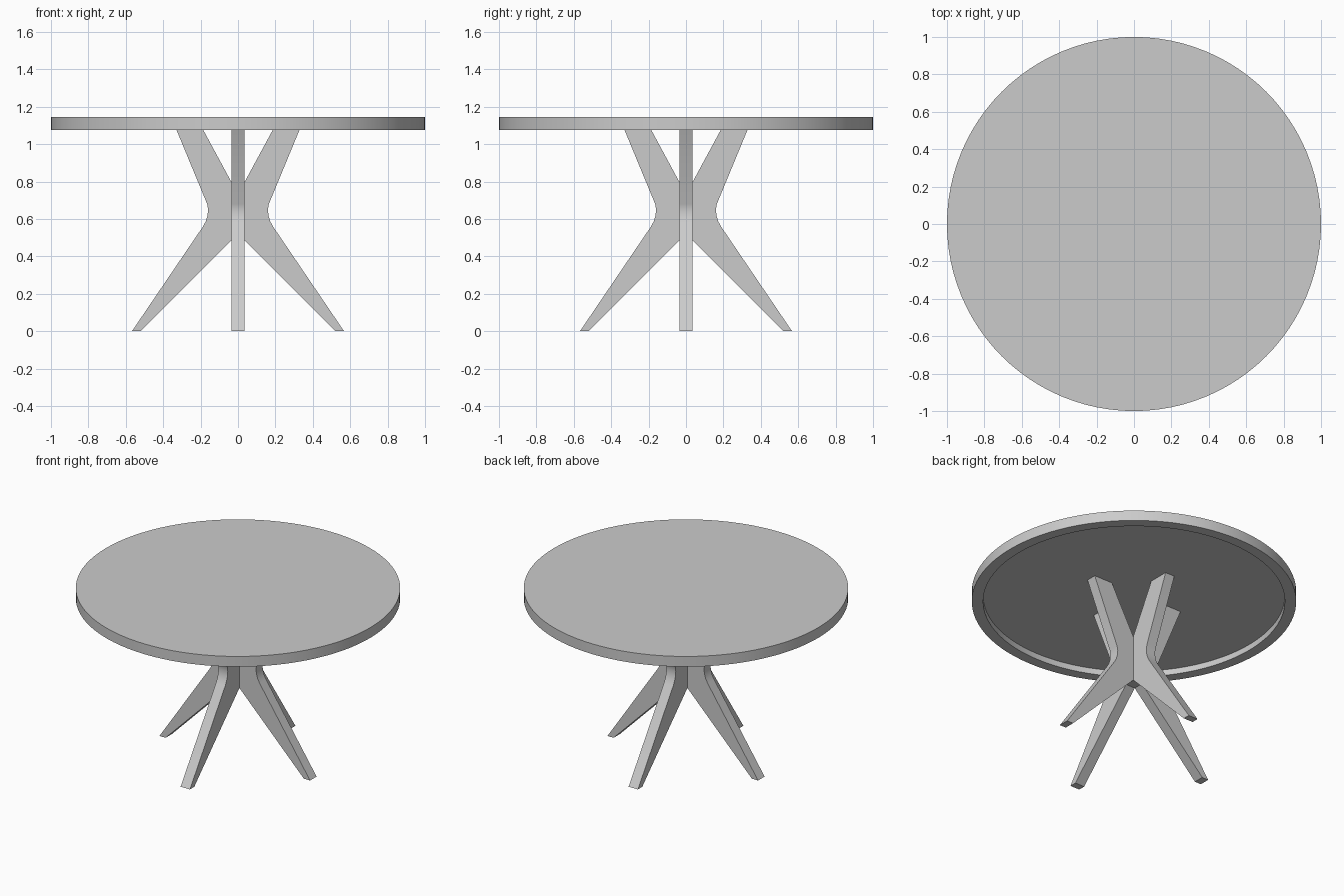
import bpy, bmesh, math
from mathutils import Matrix, Vector

cube = bpy.data.objects.get("Cube")
if cube:
    bpy.data.objects.remove(cube, do_unlink=True)

grey = bpy.data.materials.new("plain_grey")
grey.use_nodes = True
colour = (0.6, 0.6, 0.6, 1)
grey.diffuse_color = colour
grey.node_tree.nodes["Principled BSDF"].inputs["Base Color"].default_value = colour


def finish(name, bm):
    """Turn a bmesh into a named, shaded object."""
    bmesh.ops.remove_doubles(bm, verts=bm.verts, dist=0.0005)
    bmesh.ops.recalc_face_normals(bm, faces=bm.faces)
    mesh = bpy.data.meshes.new(name)
    bm.to_mesh(mesh)
    bm.free()
    mesh.materials.append(grey)
    obj = bpy.data.objects.new(name, mesh)
    bpy.context.collection.objects.link(obj)
    bpy.ops.object.select_all(action='DESELECT')
    bpy.context.view_layer.objects.active = obj
    obj.select_set(True)
    bpy.ops.object.shade_smooth_by_angle(angle=math.radians(32))
    return obj


TOP, RIM, RECESS = 1.145, 1.075, 1.115
HALF = 0.035  # half the leg thickness

# Round top with a recessed underside
bm = bmesh.new()
SIDES = 96
rings = []
for radius, z in [(1, TOP), (1, RIM), (0.93, RIM), (0.93, RECESS)]:
    rings.append([bm.verts.new((radius * math.cos(a), radius * math.sin(a), z))
                  for a in (2 * math.pi * i / SIDES for i in range(SIDES))])
for a, b in zip(rings, rings[1:]):
    for i in range(SIDES):
        j = (i + 1) % SIDES
        bm.faces.new((a[i], a[j], b[j], b[i]))
bm.faces.new(rings[0])
bm.faces.new(rings[-1])
finish("table_top", bm)

# Cross base: one bent leg profile repeated around a square core
CROTCH_TOP, CROTCH_LOW = 0.797, 0.487
profile = [(HALF, CROTCH_LOW), (0.52, 0), (0.567, 0), (0.187, 0.56),
           (0.172, 0.588), (0.163, 0.618), (0.16, 0.65), (0.165, 0.68),
           (0.345, RECESS), (0.207, RECESS), (HALF, CROTCH_TOP)]
bm = bmesh.new()
for quarter in range(4):
    turn = Matrix.Rotation(quarter * math.pi / 2, 3, 'Z')
    sides = [[bm.verts.new(turn @ Vector((x, y, z))) for x, z in profile]
             for y in (-HALF, HALF)]
    for side in sides:
        bm.faces.new(side)
    for i in range(len(profile) - 1):
        bm.faces.new((sides[0][i], sides[0][i + 1], sides[1][i + 1], sides[1][i]))
for z in (CROTCH_TOP, CROTCH_LOW):
    bm.faces.new([bm.verts.new((x * HALF, y * HALF, z))
                  for x, y in ((-1, -1), (1, -1), (1, 1), (-1, 1))])
finish("cross_base", bm)
